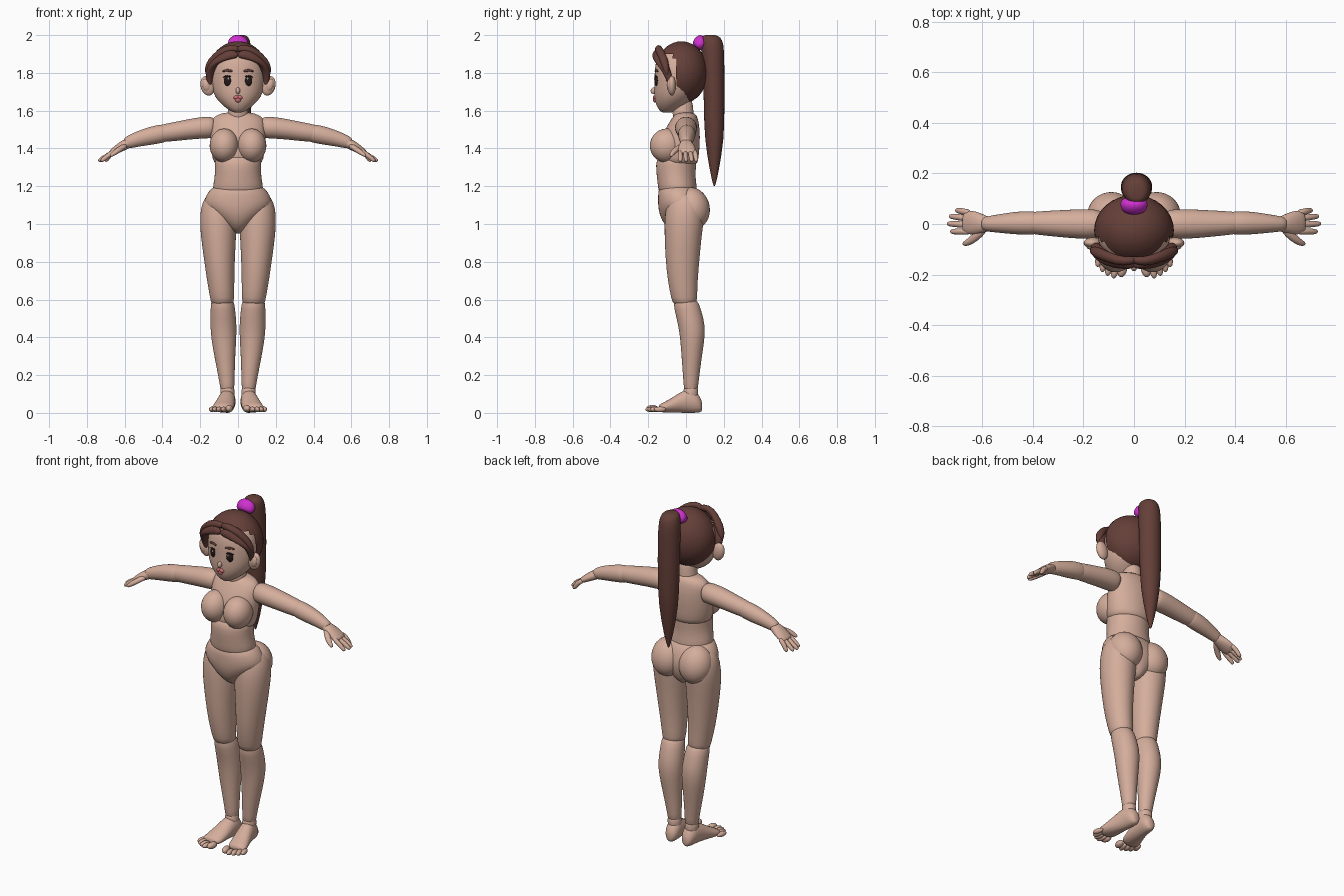
import bpy, bmesh, math
from mathutils import Vector, Matrix

X, Y, Z = Vector((1, 0, 0)), Vector((0, 1, 0)), Vector((0, 0, 1))


def material(name, rgb):
    m = bpy.data.materials.new(name)
    m.diffuse_color = (*rgb, 1)
    return m


skin = material("skin", (0.66, 0.42, 0.33))
brown = material("brown", (0.13, 0.05, 0.04))
magenta = material("magenta", (0.62, 0.03, 0.62))
dark = material("dark", (0.02, 0.01, 0.01))
pink = material("pink", (0.65, 0.17, 0.19))


def finish(bm, name, mat, mirror, sub=0):
    bmesh.ops.recalc_face_normals(bm, faces=bm.faces)
    for f in bm.faces:
        f.smooth = True
    me = bpy.data.meshes.new(name)
    bm.to_mesh(me)
    bm.free()
    me.materials.append(mat)
    ob = bpy.data.objects.new(name, me)
    bpy.context.collection.objects.link(ob)
    if mirror:
        ob.modifiers.new("mirror", 'MIRROR').use_mirror_merge = False
    if sub:
        s = ob.modifiers.new("smooth", 'SUBSURF')
        s.levels = s.render_levels = sub
    return ob


def loft(name, rings, mat=skin, side=X, axis=None, mirror=False, n=16):
    """Skin elliptical rings (x, y, z, half_width, half_depth) along a path."""
    bm = bmesh.new()
    c = [Vector(r[:3]) for r in rings]
    loops = []
    for i, r in enumerate(rings):
        t = axis or (c[min(i + 1, len(c) - 1)] - c[max(i - 1, 0)]).normalized()
        u = (side - t * side.dot(t)).normalized()
        v = t.cross(u)
        ang = [2 * math.pi * k / n for k in range(n)]
        loops.append([bm.verts.new(c[i] + u * r[3] * math.cos(a) + v * r[4] * math.sin(a)) for a in ang])
    for a, b in zip(loops, loops[1:]):
        for k in range(n):
            bm.faces.new((a[k], a[(k + 1) % n], b[(k + 1) % n], b[k]))
    for l in (loops[0], loops[-1]):
        bmesh.ops.poke(bm, faces=[bm.faces.new(l)])
    return finish(bm, name, mat, mirror, 1)


def stack(name, rows, mat=skin, mirror=False, x=0):
    """Horizontal rings from rows (z, x, half_width, y_front, y_back)."""
    return loft(name, [(cx, (f + b) / 2, z, w, (b - f) / 2) for z, cx, w, f, b in rows],
                mat, X, Z, mirror, 20)


def ball(name, pos, size, mat=skin, mirror=False, rot=(0, 'X'), keep=None):
    bm = bmesh.new()
    m = Matrix.Translation(pos) @ Matrix.Rotation(math.radians(rot[0]), 4, rot[1]) @ Matrix.Diagonal((*size, 1))
    bmesh.ops.create_uvsphere(bm, u_segments=32, v_segments=20, radius=1, matrix=m)
    if keep:
        bmesh.ops.delete(bm, geom=[v for v in bm.verts if not keep(v.co)], context='VERTS')
    return finish(bm, name, mat, mirror)


# Torso
stack("pelvis", [(0.95, 0, .02, -.06, .05), (0.99, 0, .07, -.115, .08), (1.05, 0, .14, -.143, .1),
                 (1.10, 0, .19, -.15, .1), (1.15, 0, .172, -.15, .085), (1.21, 0, .135, -.145, .055)])
stack("waist", [(1.15, 0, .13, -.14, .06), (1.19, 0, .137, -.15, .06), (1.25, 0, .124, -.155, .05),
                (1.31, 0, .122, -.163, .055), (1.37, 0, .13, -.15, .06)])
stack("chest", [(1.31, 0, .12, -.13, .06), (1.34, 0, .137, -.15, .067), (1.42, 0, .148, -.14, .075),
                (1.50, 0, .148, -.115, .075), (1.56, 0, .145, -.075, .065), (1.59, 0, .09, -.055, .05)])
ball("bust", (.073, -.103, 1.415), (.077, .088, .09), mirror=True, rot=(-12, 'X'))
ball("seat", (.09, .035, 1.085), (.095, .09, .11), mirror=True, rot=(15, 'X'))
stack("neck", [(1.54, 0, .07, -.07, .05), (1.58, 0, .052, -.07, .04), (1.68, 0, .05, -.08, .035)])

# Legs
stack("thigh", [(.57, .083, .058, -.065, .055), (.60, .083, .064, -.078, .06), (.70, .092, .073, -.098, .062),
                (.82, .099, .083, -.11, .073), (.95, .104, .096, -.115, .085), (1.04, .105, .099, -.115, .1),
                (1.12, .103, .089, -.1, .09), (1.17, .09, .06, -.08, .06)], mirror=True)
stack("calf", [(.11, .057, .036, -.01, .06), (.15, .057, .039, -.013, .066), (.27, .068, .052, -.022, .08),
               (.38, .075, .066, -.03, .098), (.46, .077, .071, -.04, .104), (.55, .08, .066, -.064, .08),
               (.61, .083, .06, -.07, .058)], mirror=True)

# Feet and toes
loft("foot", [(.053, .085, .035, .022, .03), (.053, .06, .055, .042, .056), (.056, .02, .068, .044, .07),
              (.065, -.04, .052, .05, .052), (.078, -.1, .032, .058, .032), (.086, -.145, .024, .056, .021)],
     side=X, axis=-Y, mirror=True)
stack("ankle", [(.06, .055, .036, -.015, .06), (.1, .056, .039, -.017, .067), (.145, .057, .038, -.012, .065)], mirror=True)
for i, (tx, ty) in enumerate([(.046, -.19), (.075, -.195), (.099, -.185), (.12, -.17), (.138, -.15)]):
    r = .019 if i == 0 else .0145
    ball("toe_%d" % (i + 1), (tx, ty + .012, r + .004), (r, .033, r), mirror=True, rot=(12, 'Z'))

# Arms
loft("upper_arm", [(.125, 0, 1.51, .05, .052), (.15, 0, 1.512, .06, .06), (.22, 0, 1.507, .06, .057),
                   (.31, .002, 1.493, .053, .052), (.4, .004, 1.48, .046, .048), (.42, .004, 1.477, .04, .042)],
     side=Y, mirror=True)
loft("forearm", [(.37, .004, 1.483, .042, .044), (.4, .004, 1.48, .048, .05), (.46, .004, 1.467, .047, .049),
                 (.53, .002, 1.45, .038, .041), (.58, 0, 1.432, .031, .034), (.6, 0, 1.425, .026, .026)],
     side=Y, mirror=True)

# Hands
loft("palm", [(.56, 0, 1.437, .024, .024), (.59, 0, 1.425, .034, .028), (.625, .003, 1.405, .048, .025),
              (.66, .007, 1.383, .048, .019), (.675, .008, 1.373, .042, .014)], side=Y, mirror=True)
for i, (y0, y1, tip) in enumerate([(.045, .054, .705), (.02, .03, .73), (-.005, .001, .738), (-.03, -.03, .725)]):
    loft("finger_%d" % (i + 1), [(.65, y0, 1.387, .013, .014), (.68, (y0 + y1) / 2, 1.368, .0135, .014),
                                (tip - .012, y1, 1.342, .0125, .013), (tip, y1, 1.332, .008, .008)],
         side=Y, mirror=True, n=10)
loft("thumb", [(.595, -.02, 1.415, .015, .018), (.625, -.05, 1.397, .016, .018),
               (.655, -.073, 1.375, .014, .015), (.676, -.08, 1.36, .008, .009)], side=Z, mirror=True, n=10)

# Head and ears
stack("head", [(1.59, 0, .025, -.13, -.07), (1.61, 0, .06, -.15, -.03), (1.65, 0, .108, -.167, .03),
               (1.70, 0, .138, -.172, .07), (1.76, 0, .147, -.168, .08), (1.82, 0, .146, -.168, .08),
               (1.88, 0, .128, -.157, .07), (1.92, 0, .09, -.12, .04)])
ball("ear", (.162, -.075, 1.732), (.036, .022, .053), mirror=True, rot=(14, 'Y'))
ball("ear_bowl", (.168, -.088, 1.735), (.02, .014, .033), mirror=True, rot=(14, 'Y'))

# Face
ball("nose", (0, -.17, 1.705), (.012, .017, .018))
ball("eye", (.056, -.157, 1.758), (.019, .009, .027), dark, True, (15, 'Z'))
ball("eye_glint", (.051, -.166, 1.77), (.005, .003, .006), material("white", (.9, .9, .9)), True)
loft("eyelash", [(.036, -.164, 1.779, .003, .003), (.056, -.163, 1.787, .005, .005),
                 (.08, -.152, 1.777, .002, .002)], dark, Z, mirror=True, n=8)
loft("eyebrow", [(.03, -.163, 1.808, .007, .005), (.055, -.159, 1.816, .009, .006),
                 (.082, -.148, 1.808, .004, .004)], brown, Z, mirror=True, n=8)
ball("upper_lip", (.009, -.167, 1.671), (.015, .009, .01), pink, True, (15, 'Y'))
ball("lower_lip", (0, -.166, 1.658), (.015, .009, .014), pink)

# Hair cap, open over the face
ball("hair_cap", (0, -.025, 1.802), (.158, .14, .165), brown, keep=lambda p: p.y > -.075 or p.z > 1.885)

# Swept fringe locks
loft("fringe_lower", [(0, -.162, 1.893, .014, .014), (.035, -.163, 1.9, .027, .018), (.085, -.15, 1.888, .033, .021),
                      (.13, -.125, 1.85, .032, .022), (.152, -.1, 1.805, .026, .022),
                      (.152, -.085, 1.755, .015, .016), (.143, -.08, 1.71, .004, .006)], brown, Z - X, mirror=True)
loft("fringe_upper", [(-.01, -.14, 1.925, .015, .015), (.04, -.15, 1.932, .022, .02), (.095, -.135, 1.91, .026, .024),
                      (.14, -.115, 1.865, .026, .024), (.16, -.105, 1.82, .02, .018),
                      (.166, -.1, 1.79, .006, .006)], brown, Z - X, mirror=True)

# Ponytail and its band
loft("ponytail_band", [(0, .055, 1.935, .05, .03), (0, .07, 1.952, .055, .04), (0, .085, 1.965, .055, .042),
                       (0, .1, 1.97, .045, .035)], magenta, X)
stack("ponytail", [(1.2, .01, .004, .145, .155), (1.27, .01, .025, .128, .172), (1.45, .01, .056, .097, .203),
                   (1.62, .01, .062, .094, .204), (1.8, .01, .064, .09, .204), (1.92, .01, .062, .08, .203),
                   (1.975, .01, .055, .074, .195), (2.0, .01, .038, .085, .17)], brown)
